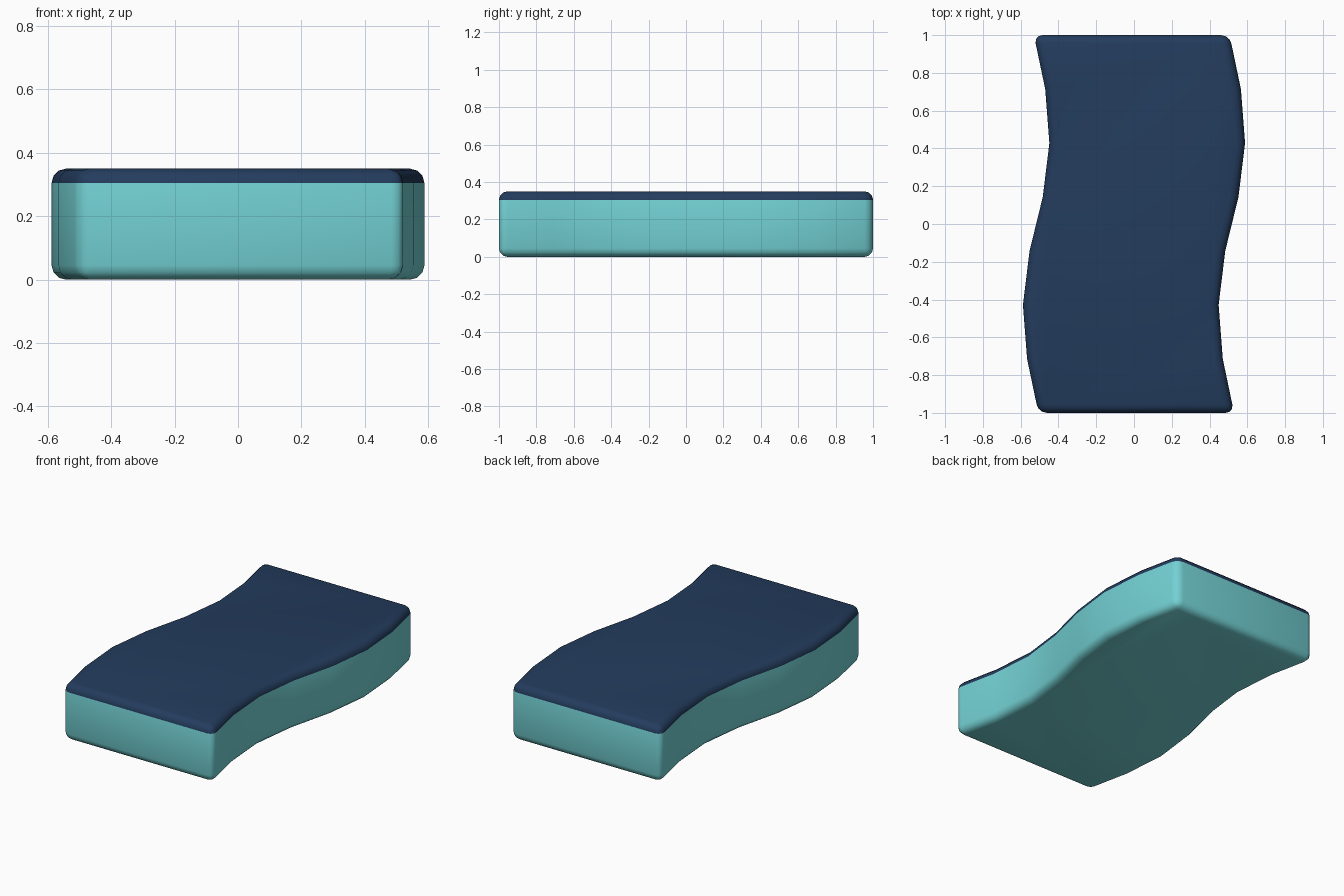
import bpy, bmesh

if "Cube" in bpy.data.objects:
    bpy.data.objects.remove(bpy.data.objects["Cube"])

HEIGHT, HALF_W, ROUND = 0.35, 0.518, 0.045
# sideways sway of the centre line, from back (y = 1) to the middle
SWAY = [-0.012, 0.048, 0.07, 0.035]
sway = SWAY + [-s for s in reversed(SWAY)]
ys = [1 - 2 * i / 7 for i in range(8)]


def material(name, color):
    m = bpy.data.materials.new(name)
    m.diffuse_color = (*color, 1)
    m.use_nodes = True
    m.node_tree.nodes["Principled BSDF"].inputs["Base Color"].default_value = m.diffuse_color
    return m


# wavy outline extruded into a slab
outline = [(s - HALF_W, y) for s, y in zip(sway, ys)]
outline += [(s + HALF_W, y) for s, y in reversed(list(zip(sway, ys)))]
bm = bmesh.new()
base = bm.faces.new([bm.verts.new((x, y, 0)) for x, y in outline])
top = bmesh.ops.extrude_face_region(bm, geom=[base], use_keep_orig=True)["geom"]
bmesh.ops.translate(bm, verts=[v for v in top if isinstance(v, bmesh.types.BMVert)],
                    vec=(0, 0, HEIGHT))
bmesh.ops.recalc_face_normals(bm, faces=bm.faces[:])

# round the rims and the four upright corners
edges = [e for e in bm.edges
         if abs(e.verts[0].co.z - e.verts[1].co.z) < 0.01 or abs(e.verts[0].co.y) > 0.99]
bmesh.ops.bevel(bm, geom=edges, offset=ROUND, segments=3, profile=0.5,
                affect='EDGES', clamp_overlap=True)

# navy cover on top, teal body below
for f in bm.faces:
    f.smooth = True
    f.material_index = int(f.calc_center_median().z > HEIGHT - ROUND)

mesh = bpy.data.meshes.new("wavy_cushion")
bm.to_mesh(mesh)
bm.free()
mesh.materials.append(material("teal", (0.17, 0.63, 0.65)))
mesh.materials.append(material("navy", (0.017, 0.045, 0.11)))
cushion = bpy.data.objects.new("wavy_cushion", mesh)
bpy.context.collection.objects.link(cushion)
